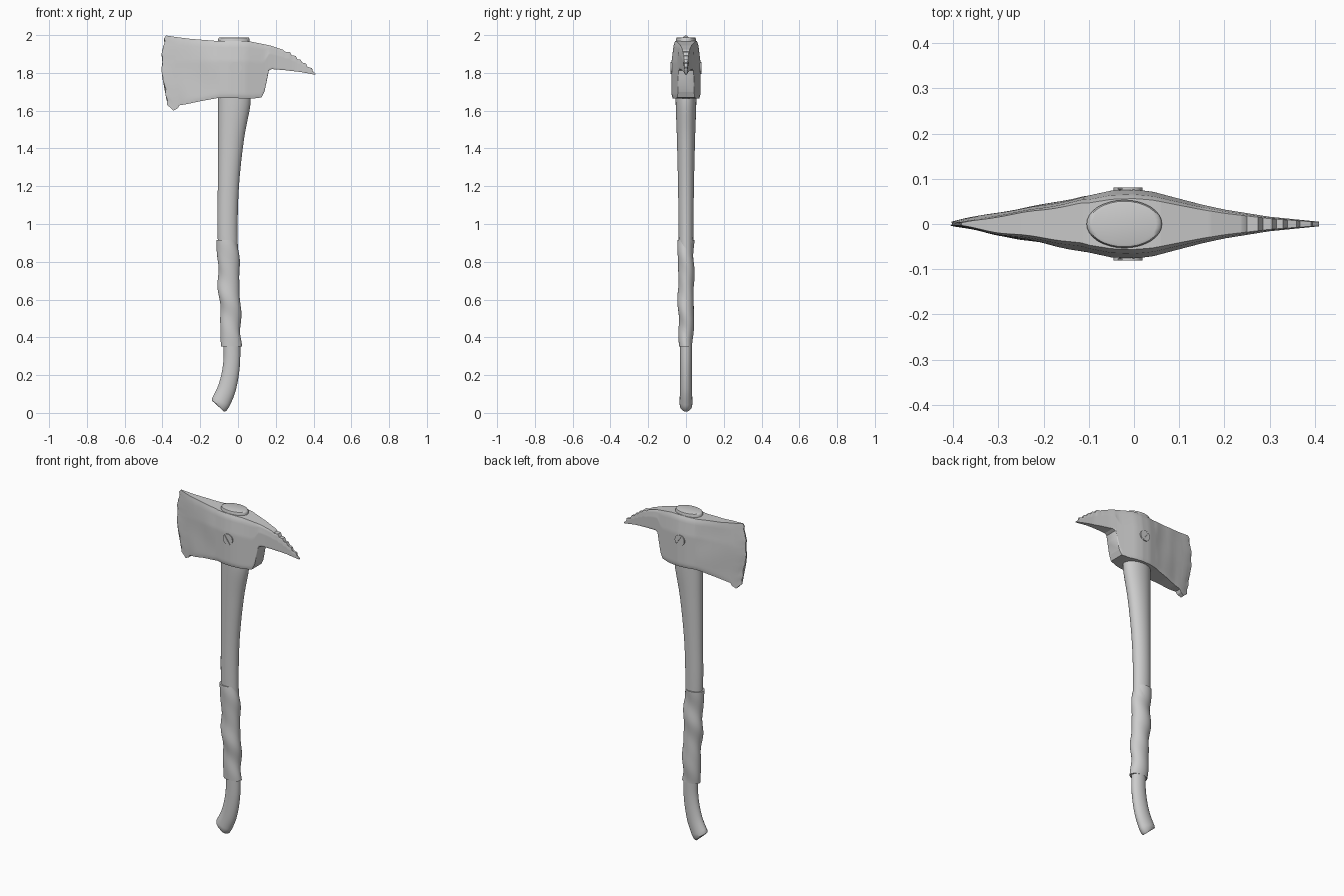
import bpy, bmesh, math, random
from mathutils import Vector

if "Cube" in bpy.data.objects:
    bpy.data.objects.remove(bpy.data.objects["Cube"])

random.seed(4)


def lerp_table(table, x):
    if x <= table[0][0]:
        return table[0][1]
    for (a, va), (b, vb) in zip(table, table[1:]):
        if x <= b:
            return va + (vb - va) * (x - a) / (b - a)
    return table[-1][1]


def spline(rows, steps):
    out = []
    for i in range(len(rows) - 1):
        p = [rows[max(0, min(len(rows) - 1, i + k))] for k in (-1, 0, 1, 2)]
        for s in range(steps):
            t = s / steps
            out.append([0.5 * (2 * b + (c - a) * t + (2 * a - 5 * b + 4 * c - d) * t * t
                               + (3 * b - a - 3 * c + d) * t ** 3) for a, b, c, d in zip(*p)])
    return out + [list(rows[-1])]


def loft(name, rings, angle=35):
    bm = bmesh.new()
    vr = [[bm.verts.new(p) for p in r] for r in rings]
    n = len(vr[0])
    for a, b in zip(vr, vr[1:]):
        for i in range(n):
            bm.faces.new((a[i], a[(i + 1) % n], b[(i + 1) % n], b[i]))
    bm.faces.new(vr[0])
    bm.faces.new(vr[-1])
    return finish(name, bm, angle)


def finish(name, bm, angle):
    bmesh.ops.recalc_face_normals(bm, faces=bm.faces)
    me = bpy.data.meshes.new(name)
    bm.to_mesh(me)
    bm.free()
    ob = bpy.data.objects.new(name, me)
    bpy.context.collection.objects.link(ob)
    bpy.ops.object.select_all(action='DESELECT')
    ob.select_set(True)
    bpy.context.view_layer.objects.active = ob
    bpy.ops.object.shade_smooth_by_angle(angle=math.radians(angle))
    return ob


def oval(row, n=32, scale=1.0, warp=None):
    # ring spanning a left point and a right point, with half depth h in y
    lx, lz, rx, rz, h = row
    l, r = Vector((lx, 0, lz)), Vector((rx, 0, rz))
    c, d = (l + r) / 2, (r - l) / 2
    pts = []
    for i in range(n):
        a = math.tau * i / n
        k = scale * (warp(a, c.z) if warp else 1)
        pts.append(c + d * math.cos(a) * k + Vector((0, h * math.sin(a) * k, 0)))
    return pts


# handle shaft with curved foot
shaft = [(-0.105, 1.70, 0.067, 1.70, 0.055), (-0.105, 1.62, 0.064, 1.62, 0.054),
         (-0.105, 1.45, 0.032, 1.45, 0.048), (-0.107, 1.20, 0.005, 1.20, 0.042),
         (-0.108, 0.95, -0.002, 0.95, 0.039), (-0.095, 0.65, 0.006, 0.65, 0.036),
         (-0.077, 0.36, 0.012, 0.36, 0.032), (-0.08, 0.25, 0.008, 0.23, 0.031),
         (-0.103, 0.15, -0.013, 0.115, 0.032), (-0.137, 0.078, -0.045, 0.035, 0.034)]
rings = [oval(r) for r in spline(shaft, 6)]
rings += [oval((-0.139, 0.066, -0.060, 0.012, 0.033)), oval((-0.128, 0.056, -0.073, 0.006, 0.026))]
loft("handle", rings, 50)

# twisted grip wrap
grip = [(-0.113, 0.915, 0.0, 0.915, 0.043), (-0.108, 0.78, 0.006, 0.78, 0.042),
        (-0.102, 0.65, 0.010, 0.65, 0.042), (-0.094, 0.50, 0.014, 0.50, 0.041),
        (-0.088, 0.352, 0.019, 0.352, 0.036)]


def twist(a, z):
    return 1 + 0.07 * math.sin(a + z * 26) + 0.035 * math.sin(2 * a + z * 40)


rows = spline(grip, 12)
rings = [oval(r, 40, 1, twist) for r in rows]
rings = [oval(rows[0], 40, 0.85)] + rings + [oval(rows[-1], 40, 0.85)]
loft("grip_wrap", rings, 45)

# axe head: blade on the left, spike on the right
top = [(-0.385, 1.998), (-0.33, 1.99), (-0.25, 1.98), (-0.1, 1.968), (0.0, 1.97), (0.06, 1.967),
       (0.12, 1.955), (0.17, 1.945), (0.24, 1.922), (0.25, 1.912), (0.275, 1.91), (0.285, 1.893),
       (0.305, 1.89), (0.315, 1.872), (0.33, 1.872), (0.34, 1.855), (0.36, 1.85), (0.367, 1.832),
       (0.392, 1.825), (0.395, 1.81), (0.41, 1.796)]
bottom = [(-0.385, 1.63), (-0.365, 1.615), (-0.35, 1.60), (-0.325, 1.612), (-0.315, 1.628),
          (-0.27, 1.635), (-0.2, 1.65), (-0.1, 1.668), (0.08, 1.664), (0.125, 1.67), (0.14, 1.70),
          (0.155, 1.77), (0.163, 1.812), (0.18, 1.82), (0.25, 1.814), (0.33, 1.805), (0.41, 1.79)]
depth = [(-0.385, 0.004), (-0.3, 0.024), (-0.2, 0.042), (-0.1, 0.063), (-0.05, 0.074), (0.0, 0.076),
         (0.04, 0.072), (0.1, 0.056), (0.15, 0.043), (0.2, 0.032), (0.3, 0.016), (0.41, 0.005)]
edge = [(0, 0.01), (0.05, 0.012), (0.3, -0.01), (0.6, -0.023), (0.85, -0.015), (1, 0.0)]
taper = [(0, 0.93), (0.05, 1), (0.65, 1), (0.93, 0.86), (1, 0.74)]
M = 26
chips = [random.uniform(-0.003, 0.008) for _ in range(M + 1)]
stations = sorted({round(-0.385 + 0.0159 * i, 4) for i in range(51)}
                  | {k for k, _ in top} | {k for k, _ in bottom})
rings = []
for u in stations:
    zb, zt, h = lerp_table(bottom, u), lerp_table(top, u), lerp_table(depth, u)
    w = max(0, min(1, (-0.25 - u) / 0.135))
    sides = {1: [], -1: []}
    for i in range(M + 1):
        t = i / M
        x = u + w * lerp_table(edge, t) + w ** 4 * chips[i]
        dent = 0.0025 * math.sin(31 * u + 5 * t) * math.sin(17 * u - 3 * t) if u < -0.1 else 0
        for s in sides:
            y = s * max(0.003, h * lerp_table(taper, t) + s * dent)
            sides[s].append((x, y, zb + (zt - zb) * t))
    rings.append(sides[-1] + sides[1][::-1])
loft("axe_head", rings, 30)

# end of the handle showing through the top of the head
cap = [(1.94, 1.0), (1.978, 1.0), (1.986, 0.95), (1.988, 0.85)]
loft("handle_top", [oval((-0.105, z, 0.062, z, 0.053), 32, k) for z, k in cap], 50)

# slotted pin through the head: a core disc plus two raised half moons at each end
for side, label in ((-1, "front"), (1, "back")):
    bm = bmesh.new()
    tilt = math.radians(-55)

    def prism(pts, y0, y1):
        a, b = [[bm.verts.new((-0.013 + p * math.cos(tilt) - q * math.sin(tilt), side * y,
                               1.827 + p * math.sin(tilt) + q * math.cos(tilt))) for p, q in pts]
                for y in (y0, y1)]
        bm.faces.new(a)
        bm.faces.new(b)
        for i in range(len(a)):
            j = (i + 1) % len(a)
            bm.faces.new((a[i], a[j], b[j], b[i]))

    R, gap = 0.032, 0.005
    prism([(R * math.cos(math.tau * i / 32), R * math.sin(math.tau * i / 32)) for i in range(32)],
          0.06, 0.0765)
    g = math.asin(gap / R)
    for s in (-1, 1):
        arc = [g + (math.pi - 2 * g) * i / 16 for i in range(17)]
        prism([(R * math.cos(a), s * R * math.sin(a)) for a in arc], 0.0762, 0.081)
    finish("pin_" + label, bm, 30)
